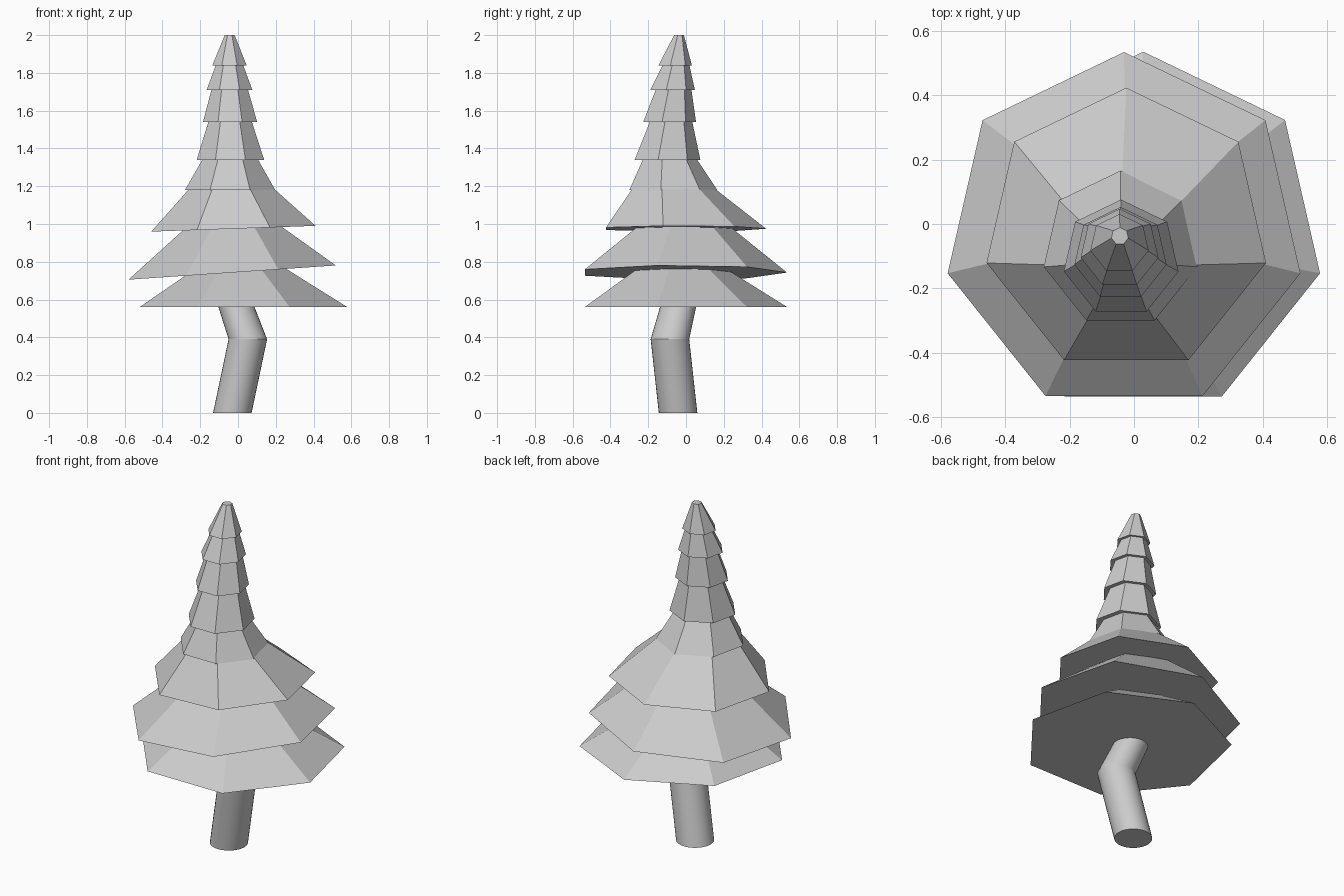
import bpy, bmesh, math

if "Cube" in bpy.data.objects:
    bpy.data.objects.remove(bpy.data.objects["Cube"])


def loft(name, rings, sides, smooth=False):
    """Closed solid through rings of (cx, cy, z, radius, slope along x)."""
    bm = bmesh.new()
    loops = []
    for cx, cy, z, r, slope in rings:
        loop = []
        for i in range(sides):
            a = math.pi / 2 + 2 * math.pi * i / sides
            dx, dy = r * math.cos(a), r * math.sin(a)
            loop.append(bm.verts.new((cx + dx, cy + dy, z + slope * dx)))
        loops.append(loop)
    for low, high in zip(loops, loops[1:]):
        for i in range(sides):
            j = (i + 1) % sides
            bm.faces.new((low[i], low[j], high[j], high[i])).smooth = smooth
    bm.faces.new(loops[0][::-1])
    bm.faces.new(loops[-1])
    mesh = bpy.data.meshes.new(name)
    bm.to_mesh(mesh)
    bm.free()
    obj = bpy.data.objects.new(name, mesh)
    bpy.context.collection.objects.link(obj)
    return obj


# Crooked round trunk, in two segments with a crease at the bend
lower = (-0.03, -0.042, 0, 0.102, 0)
bend = (0.052, -0.085, 0.39, 0.102, 0)
upper = (-0.022, -0.032, 0.6, 0.094, 0)
loft("trunk_lower", [lower, bend], 32, True)
loft("trunk_upper", [bend, upper], 32, True)

# Seven-sided foliage tiers, bottom to top: rim ring, then upper ring
tiers = [
    ((0.029, -0.028, 0.56, 0.564, 0), (0.013, -0.036, 0.78, 0.22, 0)),
    ((-0.031, -0.028, 0.743, 0.563, 0.0685), (-0.026, -0.022, 1.03, 0.20, 0)),
    ((-0.024, -0.022, 0.975, 0.446, 0.035), (-0.04, -0.09, 1.24, 0.175, 0)),
    ((-0.042, -0.079, 1.18, 0.245, 0), (-0.041, -0.094, 1.36, 0.14, 0)),
    ((-0.040, -0.107, 1.34, 0.183, 0), (-0.042, -0.083, 1.56, 0.112, 0)),
    ((-0.042, -0.094, 1.54, 0.147, 0), (-0.044, -0.068, 1.73, 0.094, 0)),
    ((-0.045, -0.077, 1.71, 0.124, 0), (-0.045, -0.055, 1.85, 0.071, 0)),
    ((-0.045, -0.062, 1.84, 0.093, 0), (-0.044, -0.038, 2.0, 0.027, 0)),
]
for n, rings in enumerate(tiers, 1):
    loft(f"foliage_tier_{n}", rings, 7)
